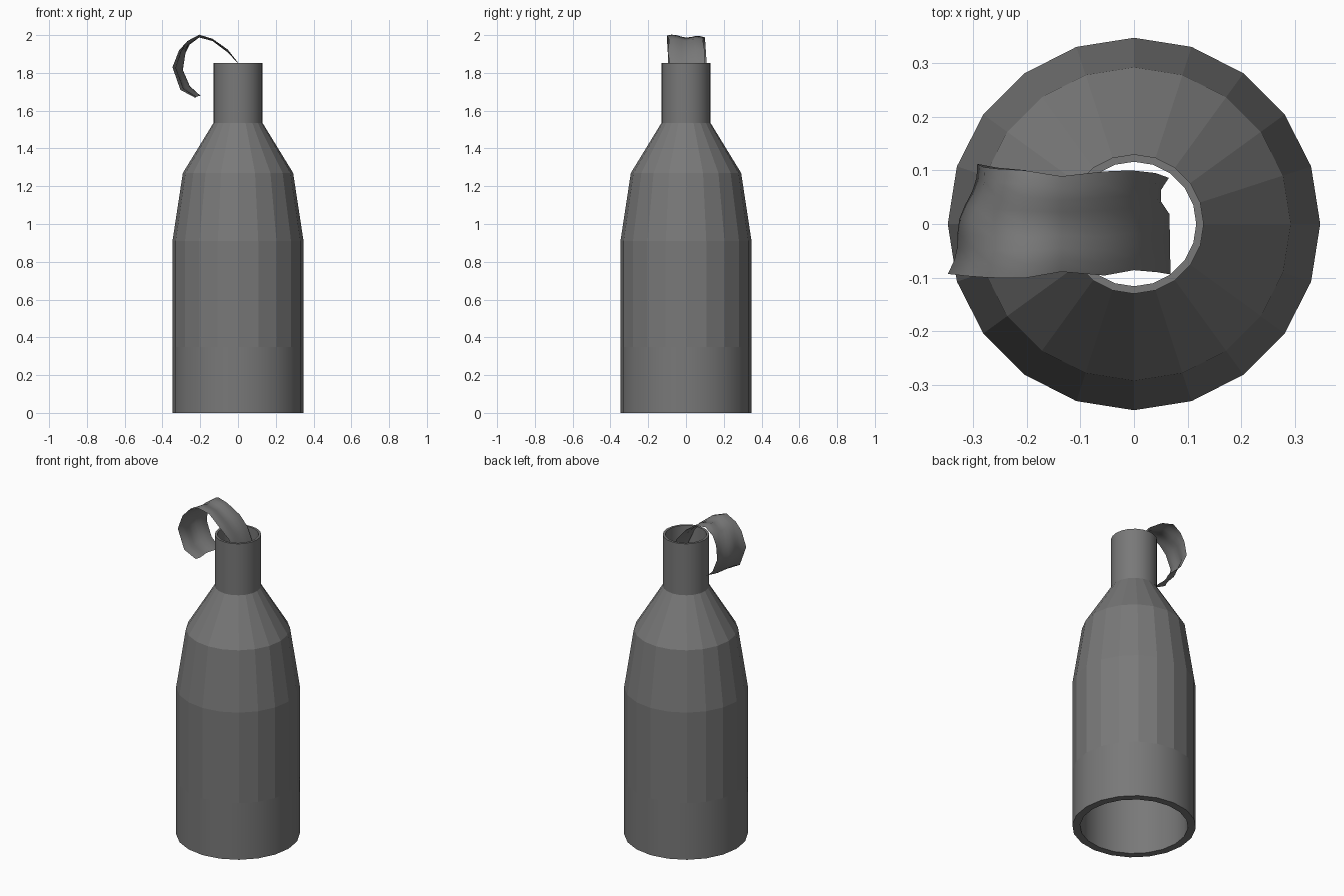
import bpy, bmesh, math

if "Cube" in bpy.data.objects:
    bpy.data.objects.remove(bpy.data.objects["Cube"])

SIDES = 20

dark_grey = bpy.data.materials.new("dark_grey")
dark_grey.diffuse_color = (0.19, 0.19, 0.19, 1)
dark_grey.use_nodes = True
dark_grey.node_tree.nodes["Principled BSDF"].inputs["Base Color"].default_value = dark_grey.diffuse_color


def finish(name, bm):
    mesh = bpy.data.meshes.new(name)
    bm.to_mesh(mesh)
    bm.free()
    mesh.materials.append(dark_grey)
    obj = bpy.data.objects.new(name, mesh)
    bpy.context.collection.objects.link(obj)
    return obj


def lathe(name, profile, smooth_rows):
    """Revolve a closed (radius, z) profile around z."""
    bm = bmesh.new()
    rings = []
    for r, z in profile:
        rings.append([bm.verts.new((r * math.cos(2 * math.pi * i / SIDES),
                                    r * math.sin(2 * math.pi * i / SIDES), z))
                      for i in range(SIDES)])
    for k, a in enumerate(rings):
        b = rings[(k + 1) % len(rings)]
        for i in range(SIDES):
            j = (i + 1) % SIDES
            f = bm.faces.new((a[i], a[j], b[j], b[i]))
            f.smooth = k in smooth_rows
    bmesh.ops.recalc_face_normals(bm, faces=bm.faces)
    return finish(name, bm)


# Hollow bottle, open at neck and base: up the outside, down the inside
outer = [(0.347, 0), (0.347, 0.35), (0.347, 0.91), (0.292, 1.27),
         (0.13, 1.535), (0.13, 1.853)]
inner = [(0.116, 1.853), (0.116, 1.53), (0.25, 1.255), (0.303, 0.90), (0.303, 0)]
lathe("bottle", outer + inner, {0, 4, 6, 9})

# Cloth strip: front and back edge rails, from inside the neck to the loose end
front_edge = [(0.068, -0.094, 1.66), (0.045, -0.09, 1.76), (0.0, -0.086, 1.85),
              (-0.055, -0.096, 1.91), (-0.135, -0.089, 1.975), (-0.205, -0.101, 1.998),
              (-0.27, -0.1, 1.965), (-0.312, -0.097, 1.92), (-0.347, -0.093, 1.83),
              (-0.305, -0.09, 1.71), (-0.23, -0.085, 1.67)]
back_edge = [(0.065, 0.086, 1.66), (0.04, 0.095, 1.76), (-0.005, 0.1, 1.86),
             (-0.055, 0.098, 1.92), (-0.135, 0.089, 1.975), (-0.205, 0.1, 1.988),
             (-0.255, 0.103, 1.95), (-0.28, 0.106, 1.9), (-0.292, 0.112, 1.815),
             (-0.255, 0.105, 1.73), (-0.2, 0.1, 1.68)]
COLS = 8
bm = bmesh.new()
rows = []
for n, (p, q) in enumerate(zip(front_edge, back_edge)):
    row = []
    for c in range(COLS + 1):
        t = c / COLS
        x, y, z = (a + (b - a) * t for a, b in zip(p, q))
        # soft folds running along the cloth
        fold = 0.006 * math.sin(t * math.pi * 3) * (1 if n > 2 else 0.3)
        if n > 6:
            x += fold
        else:
            z += fold
        # torn inner end
        if n == 0 and c in (6, 7):
            x, z = x - 0.015, z + 0.05
        row.append(bm.verts.new((x, y, z)))
    rows.append(row)
for a, b in zip(rows, rows[1:]):
    for c in range(COLS):
        f = bm.faces.new((a[c], b[c], b[c + 1], a[c + 1]))
        f.smooth = True
bmesh.ops.recalc_face_normals(bm, faces=bm.faces)
finish("cloth_strip", bm)
